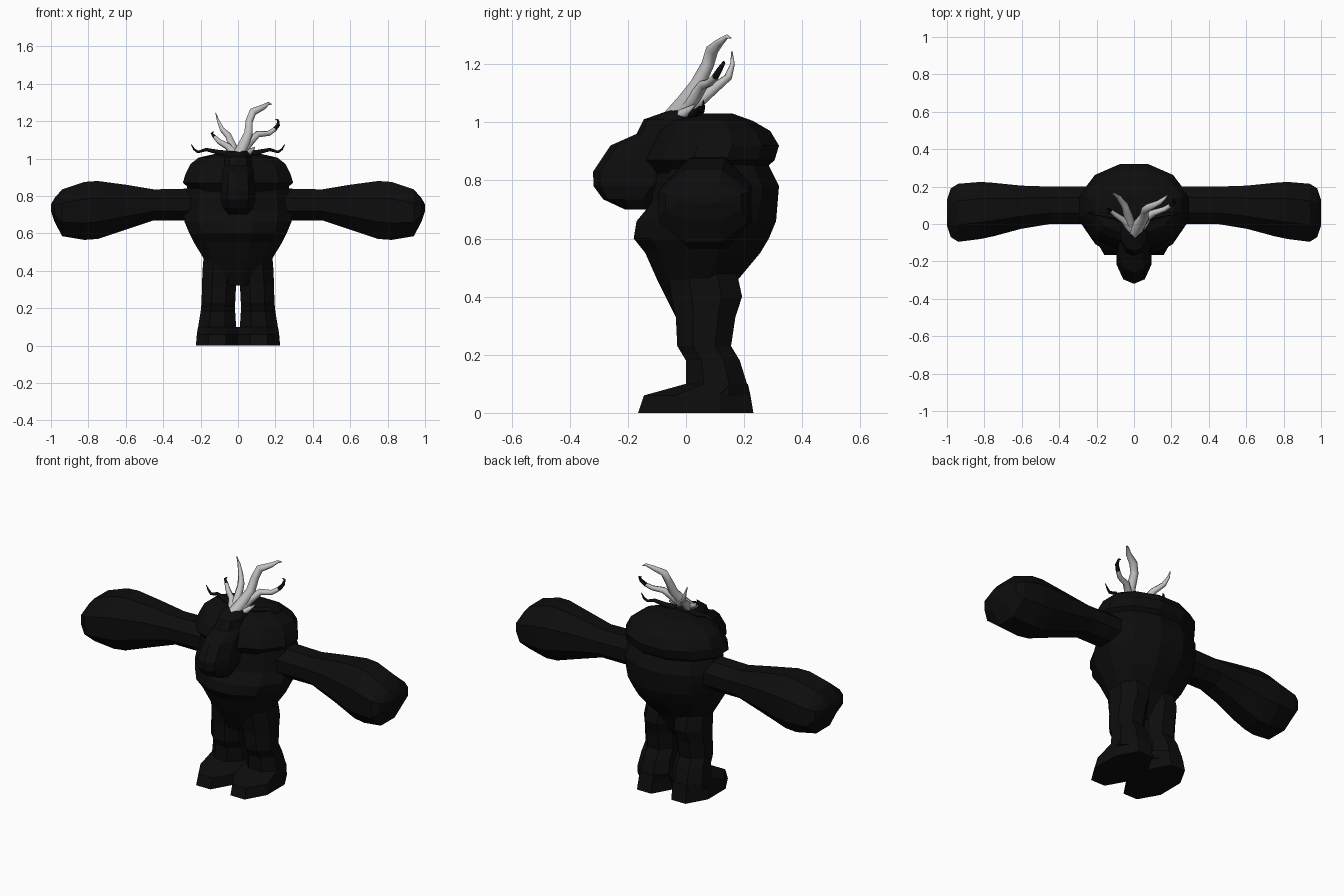
import bpy, math


def material(name, v):
    m = bpy.data.materials.new(name)
    m.diffuse_color = (v, v, v, 1)
    return m


BLACK = material("soft black", 0.004)
GREY = material("bone grey", 0.55)


def loft(name, axis, sections, sides, mirror=False):
    """Faceted rings along an axis; each section is (pos, a0, a1, b0, b1)."""
    k = 1 / math.cos(math.pi / sides)
    verts, faces = [], []
    for pos, a0, a1, b0, b1 in sections:
        for i in range(sides):
            t = 2 * math.pi * (i + 0.5) / sides
            a = (a0 + a1) / 2 + (a1 - a0) / 2 * math.cos(t) * k
            b = (b0 + b1) / 2 + (b1 - b0) / 2 * math.sin(t) * k
            a, b = min(max(a, a0), a1), min(max(b, b0), b1)
            verts.append((pos, a, b) if axis == "x" else (a, b, pos))
    n = len(sections)
    for r in range(n - 1):
        for i in range(sides):
            j = (i + 1) % sides
            faces.append((r * sides + i, r * sides + j,
                          (r + 1) * sides + j, (r + 1) * sides + i))
    faces.append(tuple(reversed(range(sides))))
    faces.append(tuple(range((n - 1) * sides, n * sides)))
    me = bpy.data.meshes.new(name)
    me.from_pydata(verts, [], faces)
    me.materials.append(BLACK)
    ob = bpy.data.objects.new(name, me)
    bpy.context.collection.objects.link(ob)
    if mirror:
        ob.modifiers.new("mirror", "MIRROR").use_mirror_merge = False
    return ob


def upright(name, rows, sides):
    """Symmetric vertical loft; each row is (z, half width, y front, y back)."""
    return loft(name, "z", [(z, -w, w, f, b) for z, w, f, b in rows], sides)


def branch(name, mat, points):
    """Tapered six-sided tube; each point is (x, y, z, radius)."""
    cu = bpy.data.curves.new(name, "CURVE")
    cu.dimensions = "3D"
    cu.bevel_depth = 1
    cu.bevel_resolution = 1
    cu.use_fill_caps = True
    sp = cu.splines.new("POLY")
    sp.points.add(len(points) - 1)
    for p, (x, y, z, r) in zip(sp.points, points):
        p.co = (x, y, z, 1)
        p.radius = r
    cu.materials.append(mat)
    ob = bpy.data.objects.new(name, cu)
    bpy.context.collection.objects.link(ob)
    bpy.ops.object.select_all(action="DESELECT")
    ob.select_set(True)
    bpy.context.view_layer.objects.active = ob
    bpy.ops.object.convert(target="MESH")


# Pear-shaped torso
upright("torso", [
    (0.32, 0.09, -0.03, 0.10), (0.36, 0.13, -0.05, 0.13),
    (0.46, 0.18, -0.10, 0.18), (0.55, 0.235, -0.14, 0.255),
    (0.60, 0.26, -0.18, 0.285), (0.66, 0.285, -0.17, 0.31),
    (0.72, 0.29, -0.12, 0.315), (0.78, 0.285, -0.11, 0.32),
    (0.86, 0.27, -0.10, 0.28)], 12)

# Heavy shoulder hump
upright("shoulders", [
    (0.81, 0.22, -0.10, 0.24), (0.87, 0.295, -0.14, 0.305),
    (0.92, 0.28, -0.12, 0.32), (0.97, 0.255, -0.09, 0.29),
    (1.005, 0.21, -0.05, 0.23), (1.03, 0.10, 0.05, 0.16)], 12)

# Long head hanging forward
upright("head", [
    (0.70, 0.05, -0.21, -0.12), (0.735, 0.08, -0.285, -0.08),
    (0.78, 0.093, -0.318, -0.02), (0.83, 0.09, -0.32, 0.0),
    (0.92, 0.085, -0.26, 0.05), (0.96, 0.075, -0.17, 0.08),
    (1.01, 0.07, -0.145, 0.06), (1.04, 0.05, -0.06, 0.02)], 10)

# Club-like arms
loft("arms", "x", [
    (0.22, 0.0, 0.20, 0.67, 0.84), (0.45, 0.0, 0.20, 0.67, 0.835),
    (0.60, -0.025, 0.205, 0.62, 0.86), (0.75, -0.065, 0.22, 0.57, 0.88),
    (0.82, -0.08, 0.225, 0.565, 0.875), (0.94, -0.095, 0.215, 0.585, 0.835),
    (0.98, -0.07, 0.19, 0.66, 0.79), (1.0, -0.01, 0.13, 0.72, 0.755)], 8, True)

# Legs and feet
loft("legs", "z", [
    (0.06, 0.01, 0.215, 0.0, 0.21), (0.10, 0.01, 0.213, 0.0, 0.21),
    (0.18, 0.015, 0.20, 0.0, 0.185), (0.23, 0.015, 0.195, -0.03, 0.155),
    (0.33, 0.01, 0.192, -0.035, 0.17), (0.40, 0.0, 0.19, -0.05, 0.193),
    (0.46, 0.0, 0.185, -0.06, 0.18), (0.52, 0.02, 0.16, -0.02, 0.15)], 8, True)
loft("feet", "z", [
    (0.0, 0.0, 0.225, -0.165, 0.232), (0.06, 0.0, 0.22, -0.145, 0.222),
    (0.10, 0.0, 0.214, 0.0, 0.213)], 8, True)

# Tangle of pale antlers
branch("antler_main", GREY, [
    (0.0, -0.05, 1.01, 0.035), (0.03, 0.0, 1.07, 0.032),
    (0.055, 0.04, 1.13, 0.026), (0.06, 0.075, 1.20, 0.022),
    (0.08, 0.09, 1.25, 0.022), (0.135, 0.115, 1.275, 0.015),
    (0.165, 0.14, 1.295, 0.008), (0.18, 0.155, 1.29, 0.002)])
branch("antler_right", GREY, [
    (0.02, -0.02, 1.03, 0.026), (0.06, 0.03, 1.085, 0.022),
    (0.105, 0.06, 1.13, 0.018), (0.165, 0.08, 1.135, 0.014),
    (0.195, 0.10, 1.155, 0.012)])
branch("antler_right_tip", BLACK, [
    (0.195, 0.10, 1.155, 0.012), (0.215, 0.115, 1.18, 0.010),
    (0.215, 0.13, 1.205, 0.006), (0.20, 0.13, 1.21, 0.002)])
branch("antler_left", GREY, [
    (-0.01, -0.04, 1.01, 0.028), (-0.03, 0.04, 1.07, 0.024),
    (-0.05, 0.10, 1.12, 0.019), (-0.085, 0.145, 1.155, 0.014),
    (-0.105, 0.16, 1.20, 0.008), (-0.12, 0.158, 1.245, 0.002)])
branch("antler_left_low", GREY, [
    (-0.01, -0.04, 1.02, 0.024), (-0.055, 0.02, 1.065, 0.018),
    (-0.10, 0.05, 1.09, 0.014), (-0.125, 0.07, 1.115, 0.010)])
branch("antler_left_low_tip", BLACK, [
    (-0.125, 0.07, 1.115, 0.010), (-0.14, 0.08, 1.135, 0.007),
    (-0.13, 0.085, 1.145, 0.002)])
branch("antler_stub", GREY, [
    (0.02, -0.05, 1.01, 0.022), (0.06, 0.0, 1.035, 0.016),
    (0.09, 0.03, 1.06, 0.003)])

# Dark side tendrils lying low
for side, label in ((-1, "left"), (1, "right")):
    branch("tendril_" + label, BLACK, [
        (side * 0.05, 0.02, 1.025, 0.018), (side * 0.11, 0.04, 1.035, 0.014),
        (side * 0.17, 0.05, 1.048, 0.010), (side * 0.215, 0.055, 1.035, 0.008),
        (side * 0.235, 0.06, 1.05, 0.006), (side * 0.25, 0.06, 1.075, 0.002)])
